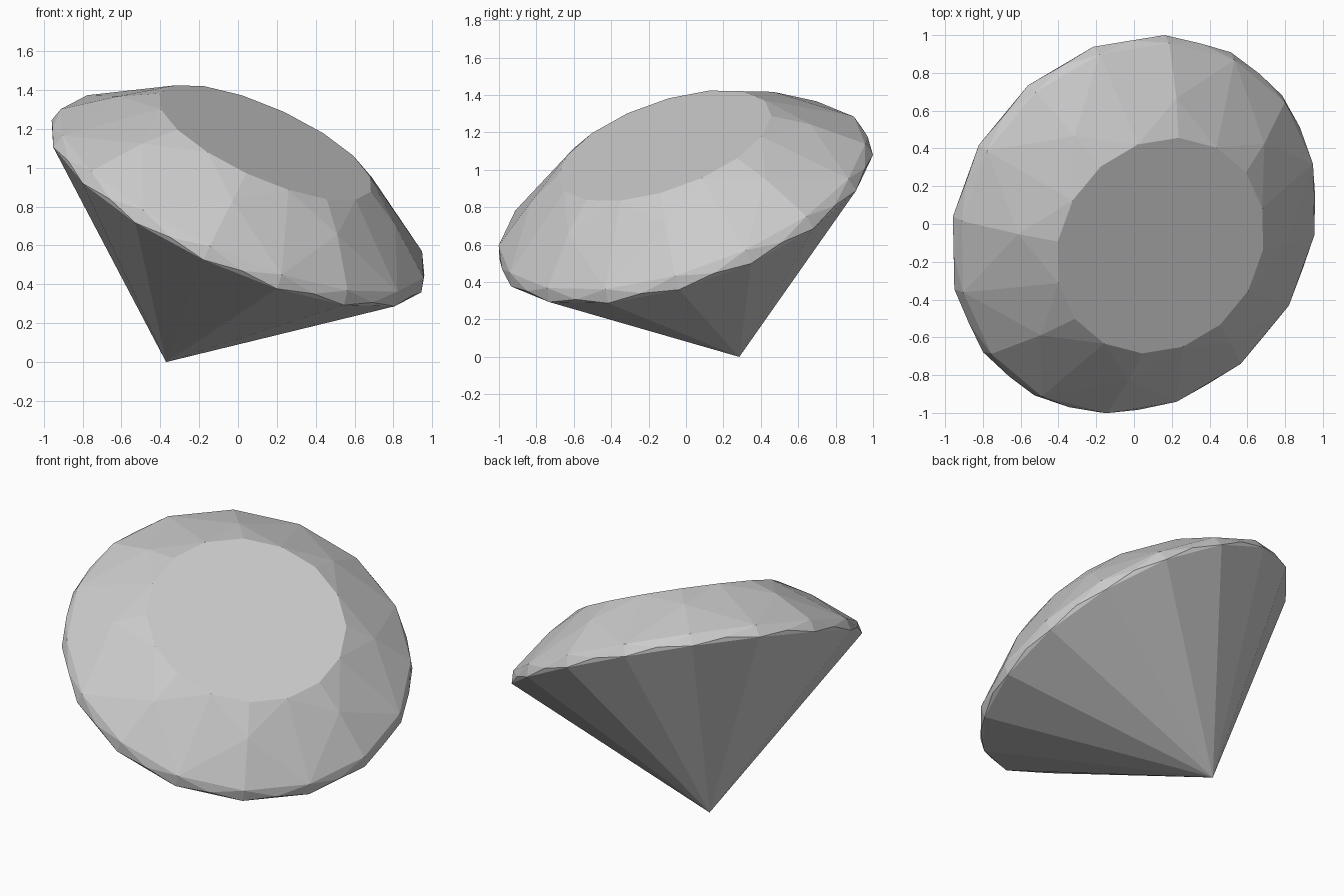
import bpy, bmesh
from math import cos, sin, radians
from mathutils import Matrix, Vector

if "Cube" in bpy.data.objects:
    bpy.data.objects.remove(bpy.data.objects["Cube"])

# Tilted gem axis, from the bottom tip through the table centre
tip = Vector((-0.37, 0.285, 0.0))
axis = Vector((0.392, -0.307, 0.868)).normalized()
side = Vector((-axis.y, axis.x, 0)).normalized()
slope = side.cross(axis).normalized()
frame = Matrix((slope, side, axis)).transposed()

bm = bmesh.new()
bm.verts.new(tip)


def ring(radius, height, count, start):
    """Regular ring of facet corners around the gem axis."""
    for i in range(count):
        a = radians(start + 360 * i / count)
        p = Vector((radius * cos(a), radius * sin(a), height))
        bm.verts.new(tip + frame @ p)


A = 9.5
ring(1.05, 0.925, 16, A)            # girdle lower corners
ring(1.04, 0.95, 16, A + 11.25)     # scalloped knife-edge points
ring(1.03, 1.00, 16, A)             # girdle upper corners
ring(0.785, 1.195, 8, A + 22.5)     # crown star points
ring(0.60, 1.302, 16, A)            # table outline

# Flat facets are the hull of the rings
bmesh.ops.convex_hull(bm, input=bm.verts[:])
bmesh.ops.dissolve_limit(bm, angle_limit=radians(0.5),
                         verts=bm.verts[:], edges=bm.edges[:])
bmesh.ops.recalc_face_normals(bm, faces=bm.faces[:])

mesh = bpy.data.meshes.new("cut_gem")
bm.to_mesh(mesh)
bm.free()
gem = bpy.data.objects.new("cut_gem", mesh)
bpy.context.collection.objects.link(gem)
